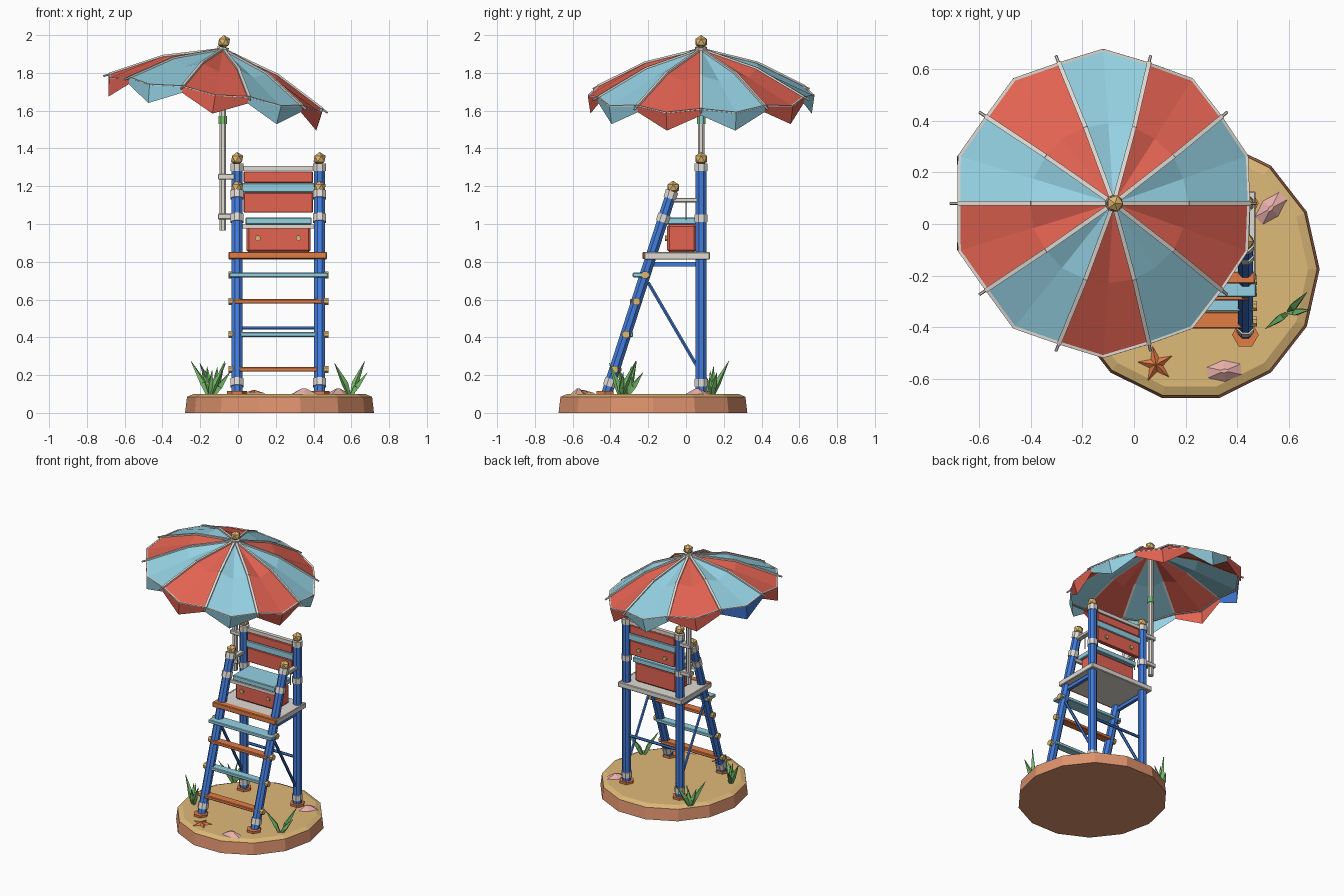
import bpy, bmesh, math
from mathutils import Vector, Matrix

if "Cube" in bpy.data.objects:
    bpy.data.objects.remove(bpy.data.objects["Cube"])


def mat(name, r, g, b):
    m = bpy.data.materials.new(name)
    m.diffuse_color = (r, g, b, 1)
    m.use_nodes = True
    m.node_tree.nodes["Principled BSDF"].inputs["Base Color"].default_value = m.diffuse_color
    return m


BLUE = mat("deep_blue", .055, .2, .7)
SKY = mat("sky_blue", .3, .64, .77)
RED = mat("coral_red", .77, .125, .085)
GREY = mat("pale_grey", .74, .7, .65)
GOLD = mat("brass", .74, .47, .16)
SAND = mat("sand", .74, .49, .19)
CLAY = mat("clay", .73, .29, .155)
ORANGE = mat("orange_wood", .76, .2, .06)
GREEN = mat("leaf_green", .2, .55, .16)
PINK = mat("shell_pink", .83, .45, .42)


def finish(name, bm, *mats):
    me = bpy.data.meshes.new(name)
    bm.to_mesh(me)
    bm.free()
    for m in mats:
        me.materials.append(m)
    ob = bpy.data.objects.new(name, me)
    bpy.context.collection.objects.link(ob)
    return ob


def add_rod(bm, a, b, r, sides=8, r2=None):
    a, b = Vector(a), Vector(b)
    d = b - a
    M = Matrix.Translation((a + b) / 2) @ d.to_track_quat('Z', 'Y').to_matrix().to_4x4() \
        @ Matrix.Rotation(math.pi / sides, 4, 'Z')
    bmesh.ops.create_cone(bm, cap_ends=True, segments=sides, radius1=r,
                          radius2=r if r2 is None else r2, depth=d.length, matrix=M)


def rod(name, a, b, r, m, sides=8, r2=None):
    bm = bmesh.new()
    add_rod(bm, a, b, r, sides, r2)
    return finish(name, bm, m)


def add_strip(bm, a, b, width, thick):
    # Flat strip whose width stays level
    d = (b - a).normalized()
    w = d.cross(Vector((0, 0, 1))).normalized()
    R = Matrix((d, w, d.cross(w))).transposed().to_4x4()
    bmesh.ops.create_cube(bm, size=1, matrix=Matrix.Translation((a + b) / 2) @ R
                          @ Matrix.Diagonal(((b - a).length, width, thick, 1)))


def box(name, lo, hi, m, bevel=0.004):
    lo, hi = Vector(lo), Vector(hi)
    bm = bmesh.new()
    bmesh.ops.create_cube(bm, size=1, matrix=Matrix.Translation((lo + hi) / 2)
                          @ Matrix.Diagonal((*(hi - lo), 1)))
    if bevel:
        bmesh.ops.bevel(bm, geom=bm.edges[:], offset=bevel, segments=1, affect='EDGES')
    return finish(name, bm, m)


def ball(name, p, r, m):
    bm = bmesh.new()
    bmesh.ops.create_icosphere(bm, subdivisions=1, radius=r, matrix=Matrix.Translation(p))
    return finish(name, bm, m)


# Sand island: clay side and underside, sand on top
bm = bmesh.new()
rings = []
for r, z in ((.5, 0), (.49, .085), (.455, .1)):
    rings.append([bm.verts.new((.22 + r * math.cos(i * math.tau / 14),
                                -.175 + 1.025 * r * math.sin(i * math.tau / 14), z)) for i in range(14)])
bm.faces.new(rings[0][::-1])
bm.faces.new(rings[2]).material_index = 1
for k in range(2):
    for i in range(14):
        j = (i + 1) % 14
        f = bm.faces.new((rings[k][i], rings[k][j], rings[k + 1][j], rings[k + 1][i]))
        f.material_index = k
finish("island", bm, CLAY, SAND)

# Legs with feet, collars and finials
XL, XR, YB = -.005, .432, .08
FOOT, HEAD = Vector((0, -.42, .1)), Vector((0, -.075, 1.17))


def front_at(x, z):
    p = FOOT.lerp(HEAD, (z - FOOT.z) / (HEAD.z - FOOT.z))
    return Vector((x, p.y, p.z))


for side, x in (("left", XL), ("right", XR)):
    out = -1 if x < .2 else 1
    rod(side + "_rear_leg", (x, YB, .1), (x, YB, 1.31), .031, BLUE)
    rod(side + "_front_leg", front_at(x, .1), front_at(x, 1.17), .031, BLUE)
    rod(side + "_rear_foot", (x, YB, .098), (x, YB, .116), .052, ORANGE, 6)
    rod(side + "_front_foot", (x, -.43, .098), (x, -.43, .116), .052, ORANGE, 6)
    for z in (.16, 1.03, 1.3):
        rod(side + "_rear_collar", (x, YB, z - .02), (x, YB, z + .02), .037, GREY)
    for z in (.16, 1.03, 1.155):
        rod(side + "_front_collar", front_at(x, z - .02), front_at(x, z + .02), .037, GREY)
    ball(side + "_rear_finial", (x, YB, 1.345), .036, GOLD)
    ball(side + "_front_finial", (x, -.068, 1.193), .036, GOLD)
    # Side bracing and armrest
    rod(side + "_diagonal_brace", (x, -.2, .69), (x, YB, .21), .01, BLUE, 6)
    box(side + "_side_rail", (x - .012, -.18, .775), (x + .012, YB, .8), BLUE, 0)
    box(side + "_armrest", (x - .018, -.09, 1.115), (x + .018, YB, 1.138), GREY)
    rod(side + "_arm_post", (x, 0, 1.02), (x, 0, 1.12), .004, GREY, 6)
    # Bolt heads at the step ends
    for z in (.23, .415, .59, .73):
        p = front_at(x, z)
        rod(side + "_step_bolt", p, p + Vector((out * .046, 0, 0)), .021, GOLD, 8)

# Ladder steps: height, front edge, back edge, overhang past the legs
for z, y0, y1, e, m in ((.23, -.405, -.342, .015, ORANGE), (.415, -.34, -.28, .015, SKY),
                        (.59, -.297, -.235, .015, ORANGE), (.73, -.283, -.19, .042, SKY)):
    box("ladder_step", (XL - e, y0, z - .012), (XR + e, y1, z + .012), m)
rod("rear_crossbar", (XL, YB, .45), (XR, YB, .45), .01, BLUE, 6)

# Platform
box("platform", (-.045, -.215, .812), (.467, .127, .85), GREY)
for x in (-.051, .454):
    box("platform_edge", (x, -.22, .812), (x + .018, .127, .851), GREY)
box("platform_front_step", (-.05, -.23, .815), (.469, -.185, .853), ORANGE)

# Seat box, seat and backrest
box("seat_box", (.045, -.1, .85), (.385, .055, .998), RED, .012)
box("seat", (.04, -.12, .998), (.39, .07, 1.034), SKY)
box("seat_rail", (XL, -.125, .975), (XR, -.105, .997), GREY, 0)
box("back_lower_panel", (.03, .066, 1.06), (.397, .094, 1.166), RED)
box("back_middle_slat", (.02, .064, 1.168), (.407, .096, 1.216), SKY)
box("back_upper_panel", (.03, .066, 1.218), (.397, .094, 1.278), RED)
box("back_top_rail", (XL, .066, 1.283), (XR, .094, 1.308), GREY, 0)
for x in (.105, .32):
    rod("seat_box_bolt", (x, -.11, .925), (x, -.09, .925), .015, GOLD)
    rod("back_bolt", (x, .085, 1.11), (x, .105, 1.11), .015, GOLD)

# Umbrella pole, two-coloured band and clamps
PX = -.08
rod("pole", (PX, YB, .965), (PX, YB, 1.92), .019, GREY)
band = rod("pole_band", (PX, YB, 1.53), (PX, YB, 1.572), .024, GREEN)
band.data.materials.append(SKY)
for f in band.data.polygons:
    f.material_index = int(abs(f.normal.x) > .9)
for z in (1.04, 1.25):
    box("pole_clamp", (PX - .026, .055, z - .015), (XL, .105, z + .015), GREY)

# Canopy: ten tilted panels, each creased in the middle, with a hanging valance
T = Matrix.Translation((PX, YB, 1.925)) @ Matrix.Rotation(math.radians(9.3), 4, 'Y')


def P(r, i, drop):
    a = i * math.pi / 10
    return T @ Vector((r * math.cos(a), r * math.sin(a), -drop))


N = 20
cols = []
bm = bmesh.new()
apex = bm.verts.new(P(0, 0, 0))
for i in range(N):
    mid = i % 2
    prof = ((.31, .122), (.6, .25), (.586, .345)) if mid else ((.31, .09), (.575, .23), (.57, .262))
    cols.append([bm.verts.new(P(r, i, d)) for r, d in prof])
for i in range(N):
    a, b = cols[i], cols[(i + 1) % N]
    panel = i // 2
    f = [bm.faces.new((apex, a[0], b[0]))]
    for k in range(2):
        f.append(bm.faces.new((a[k], a[k + 1], b[k + 1], b[k])))
    for g in f:
        g.material_index = panel % 2
    if panel == 4:
        f[2].material_index = 2
finish("canopy", bm, SKY, RED, BLUE)

# Flat ribs with thin tips, rib joints and rim trim
bm = bmesh.new()
for i in range(0, N, 2):
    add_strip(bm, P(0, i, -.003), P(.31, i, .086), .017, .01)
    add_strip(bm, P(.31, i, .086), P(.575, i, .226), .017, .01)
    add_rod(bm, P(.56, i, .222), P(.602, i, .243), .006, 6)
finish("canopy_ribs", bm, GREY)
bm = bmesh.new()
for i in range(N):
    ends = [P(.594, k, .247) if k % 2 else P(.569, k, .227) for k in (i, i + 1)]
    add_strip(bm, *ends, .011, .006)
finish("canopy_rim", bm, GREY)
rod("canopy_hub", P(0, 0, .02), P(0, 0, -.012), .032, GREY, 10)
ball("canopy_finial", (PX + .006, YB, 1.964), .036, GOLD)

# Grass tufts: fans of pointed blades
for cx, cy, turn in ((.595, -.345, .72), (-.13, .135, .9), (-.15, -.31, 2.6)):
    bm = bmesh.new()
    for lean, sway, h in ((-.095, .01, .17), (.1, .01, .18), (.07, -.05, .12), (-.03, .03, .13), (.02, -.01, .15)):
        if cx > 0 and abs(lean) < .05:
            continue
        d = Vector((math.cos(turn), math.sin(turn), 0))
        s = Vector((-d.y, d.x, 0))
        foot = Vector((cx, cy, .095)) + d * lean * .1
        tip = foot + d * lean + s * sway + Vector((0, 0, h))
        knee = foot.lerp(tip, .35) - d * lean * .08
        add_rod(bm, foot, knee, .01, 4, .018)
        add_rod(bm, knee, tip, .018, 4, .001)
    finish("grass_tuft", bm, GREEN)

# Starfish
bm = bmesh.new()
top = bm.verts.new((.085, -.545, .122))
rim = []
for i in range(10):
    r, a = (.028 if i % 2 else .072), math.radians(100 + 36 * i)
    rim.append(bm.verts.new((.085 + r * math.cos(a), -.545 + r * math.sin(a), .102)))
for i in range(10):
    bm.faces.new((top, rim[i], rim[(i + 1) % 10]))
bm.faces.new(rim[::-1])
finish("starfish", bm, ORANGE)

# Shells: low pointed mounds
for x, y, turn in ((.35, -.57, .1), (.53, .06, .8)):
    bm = bmesh.new()
    M = Matrix.Translation((x, y, .113)) @ Matrix.Rotation(turn, 4, 'Z') @ Matrix.Diagonal((1, .55, 1, 1))
    bmesh.ops.create_cone(bm, cap_ends=True, segments=6, radius1=.08, radius2=.015, depth=.03, matrix=M)
    finish("shell", bm, PINK)
